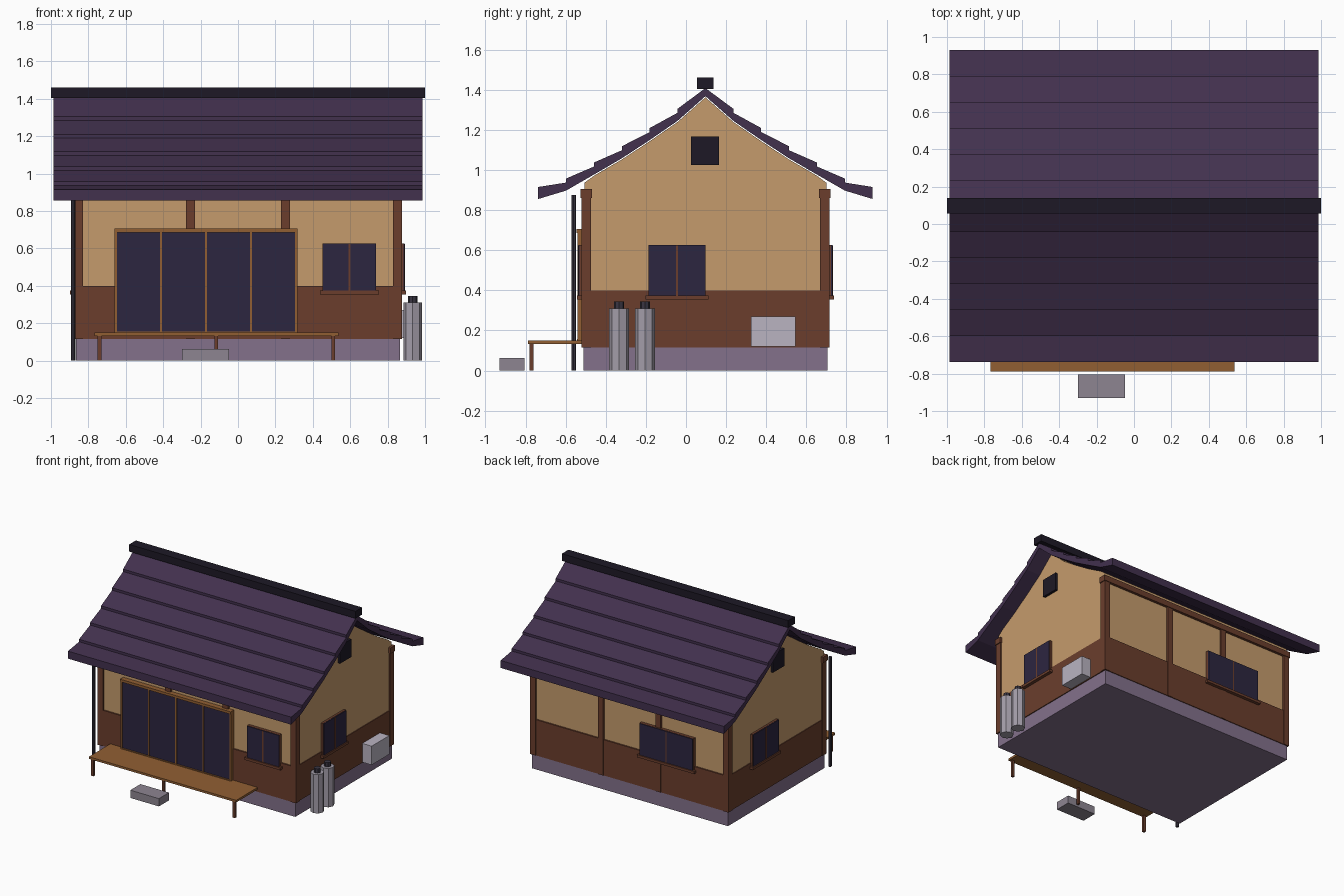
import bpy, bmesh, math

if "Cube" in bpy.data.objects:
    bpy.data.objects.remove(bpy.data.objects["Cube"])


def material(name, hexcol):
    lin = [(int(hexcol[i:i + 2], 16) / 255) ** 2.2 for i in (0, 2, 4)]
    m = bpy.data.materials.new(name)
    m.diffuse_color = (*lin, 1)
    m.use_nodes = True
    m.node_tree.nodes["Principled BSDF"].inputs["Base Color"].default_value = m.diffuse_color
    return m


PLASTER = material("plaster", "C49A6C")
WOOD = material("dark_wood", "6A4030")
LIGHT_WOOD = material("light_wood", "905F36")
ROOF = material("roof_tile", "44344F")
BLACK = material("ridge_black", "231F2A")
GLASS = material("glass", "302A42")
BASE = material("foundation", "82708A")
STONE = material("stone", "8C8490")
METAL = material("metal", "A29CA8")
PALE = material("pale_metal", "B8B2C0")
PIPE = material("pipe", "3C3844")


def finish(name, bm, mat):
    bmesh.ops.recalc_face_normals(bm, faces=bm.faces)
    me = bpy.data.meshes.new(name)
    bm.to_mesh(me)
    bm.free()
    me.materials.append(mat)
    ob = bpy.data.objects.new(name, me)
    bpy.context.collection.objects.link(ob)
    return ob


def prism(name, pts, x0, x1, mat):
    """Extrude a (y, z) outline along x."""
    bm = bmesh.new()
    face = bm.faces.new([bm.verts.new((x0, y, z)) for y, z in pts])
    ext = bmesh.ops.extrude_face_region(bm, geom=[face])
    verts = [v for v in ext["geom"] if isinstance(v, bmesh.types.BMVert)]
    bmesh.ops.translate(bm, verts=verts, vec=(x1 - x0, 0, 0))
    return finish(name, bm, mat)


def box(name, x, y, z, mat):
    pts = [(y[0], z[0]), (y[1], z[0]), (y[1], z[1]), (y[0], z[1])]
    return prism(name, pts, x[0], x[1], mat)


def cylinder(name, x, y, z, r, mat, sides=8):
    bm = bmesh.new()
    bmesh.ops.create_cone(bm, cap_ends=True, segments=sides, radius1=r, radius2=r, depth=z[1] - z[0])
    bmesh.ops.translate(bm, verts=bm.verts, vec=(x, y, (z[0] + z[1]) / 2))
    return finish(name, bm, mat)


MID = 0.097      # ridge line in y
STEP = 0.139     # depth of one roof course
UNDER = [1.368, 1.245, 1.149, 1.058, 0.977, 0.897, 0.855]  # roof underside, ridge to eave

# Foundation, timber wainscot
box("foundation", (-0.865, 0.865), (-0.512, 0.706), (0, 0.117), BASE)
box("wainscot", (-0.872, 0.872), (-0.518, 0.712), (0.115, 0.40), WOOD)

# Plaster walls with gables following the roof underside
slope = [(k * STEP, UNDER[k] - 0.006) for k in range(5)] + [(0.603, 0.936)]
outline = [(MID + d, z) for d, z in reversed(slope)] + [(MID - d, z) for d, z in slope[1:]]
prism("plaster_walls", outline + [(MID - 0.603, 0.39), (MID + 0.603, 0.39)], -0.866, 0.866, PLASTER)

# Posts and eave beams, front and back
for side, y in (("front", (-0.522, -0.473)), ("back", (0.667, 0.716))):
    for i, x in enumerate((-0.853, -0.254, 0.254, 0.853)):
        box(f"{side}_post_{i}", (x - 0.024, x + 0.024), y, (0.115, 0.87), WOOD)
    box(f"{side}_eave_beam", (-0.884, 0.884), (y[0] - 0.005, y[1] + 0.005), (0.86, 0.905), WOOD)

# Overlapping roof courses, mirrored about the ridge
for side, s in (("front", -1), ("back", 1)):
    for k in range(6):
        a, b = MID + s * k * STEP, MID + s * (k + 1) * STEP
        top, low = UNDER[k], UNDER[k + 1]
        prism(f"{side}_roof_course_{k}", [(a, top), (b, low), (b, low + 0.06), (a, top + 0.04)],
              -0.986, 0.986, ROOF)
box("ridge_cap", (-1, 1), (0.055, 0.138), (1.404, 1.461), BLACK)

# Gable vents
for side, s in (("left", -1), ("right", 1)):
    box(f"{side}_gable_vent", (s * 0.86, s * 0.886), (0.025, 0.165), (1.025, 1.167), BLACK)


def window(name, axis, sign, wall, c, half):
    """Two-pane window with sill, on the wall facing sign along axis."""
    def part(label, u, z, out, mat):
        d = sorted((sign * (wall - 0.02), sign * (wall + out)))
        u = (c + u[0], c + u[1])
        box(f"{name}_{label}", *((d, u) if axis == "x" else (u, d)), z, mat)
    part("frame", (-half - 0.002, half + 0.002), (0.368, 0.627), 0.012, WOOD)
    part("glass", (-half, half), (0.37, 0.625), 0.018, GLASS)
    part("mullion", (-0.005, 0.005), (0.372, 0.623), 0.021, WOOD)
    part("sill", (-half - 0.017, half + 0.017), (0.354, 0.374), 0.026, WOOD)


window("front_window", "y", -1, 0.518, 0.596, 0.141)
window("back_window", "y", 1, 0.712, -0.335, 0.235)
window("right_window", "x", 1, 0.872, -0.045, 0.141)
window("left_window", "x", -1, 0.872, 0.26, 0.16)

# Sliding veranda doors
box("door_glass", (-0.652, 0.31), (-0.535, -0.50), (0.15, 0.69), GLASS)
for i in range(5):
    x = -0.653 + i * 0.241
    box(f"door_stile_{i}", (x - 0.006, x + 0.006), (-0.542, -0.50), (0.15, 0.69), LIGHT_WOOD)
box("door_head", (-0.66, 0.318), (-0.547, -0.50), (0.686, 0.706), LIGHT_WOOD)
box("door_track", (-0.66, 0.318), (-0.543, -0.50), (0.145, 0.157), LIGHT_WOOD)

# Veranda deck, legs and stepping stone
box("veranda_deck", (-0.766, 0.536), (-0.788, -0.515), (0.133, 0.15), LIGHT_WOOD)
for i, x in enumerate((-0.741, -0.116, 0.509)):
    box(f"veranda_leg_{i}", (x - 0.01, x + 0.01), (-0.781, -0.761), (0, 0.135), WOOD)
box("stepping_stone", (-0.3, -0.047), (-0.931, -0.804), (0, 0.062), STONE)

# Downpipe, gas bottles and outdoor unit
cylinder("downpipe", -0.882, -0.56, (0, 0.875), 0.012, PIPE)
for i, y in enumerate((-0.333, -0.204)):
    cylinder(f"gas_bottle_{i}", 0.934, y, (0, 0.31), 0.05, METAL)
    cylinder(f"gas_bottle_valve_{i}", 0.934, y, (0.305, 0.345), 0.025, PIPE)
box("outdoor_unit", (0.86, 0.955), (0.323, 0.546), (0.12, 0.27), PALE)
